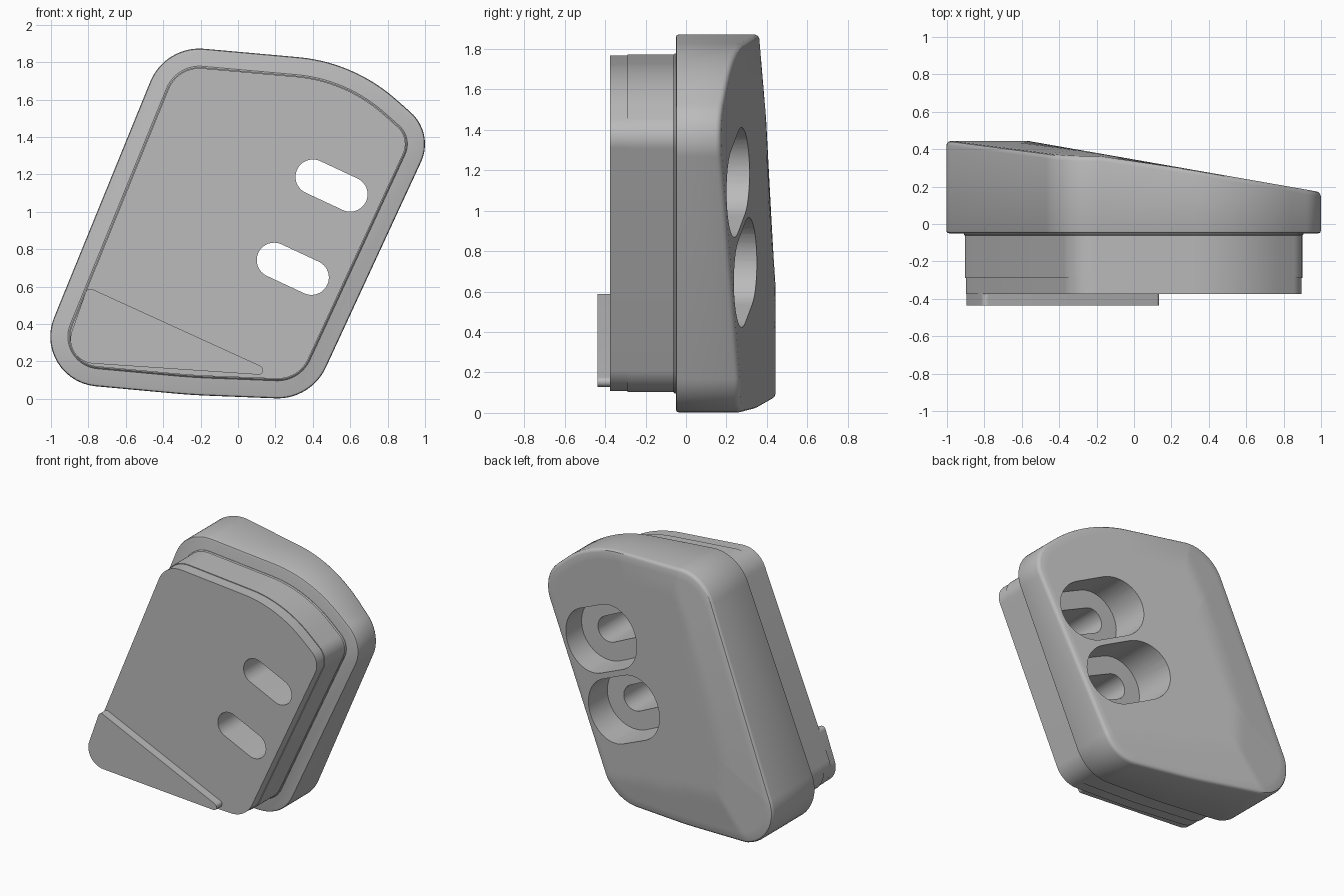
import bpy, bmesh, math
from mathutils import Vector

if "Cube" in bpy.data.objects:
    bpy.data.objects.remove(bpy.data.objects["Cube"])

grey = bpy.data.materials.new("plain grey")
grey.use_nodes = True
COLOUR = (0.5, 0.5, 0.5, 1)
grey.diffuse_color = COLOUR
grey.node_tree.nodes["Principled BSDF"].inputs["Base Color"].default_value = COLOUR


def rounded_outline(corners, steps=14):
    """Fillet a clockwise convex polygon; returns (point, outward normal) pairs."""
    pairs = []
    for i, (x, z, trim) in enumerate(corners):
        p = Vector((x, z))
        u = (Vector(corners[i - 1][:2]) - p).normalized()
        v = (Vector(corners[(i + 1) % len(corners)][:2]) - p).normalized()
        half = u.angle(v) / 2
        radius = trim * math.tan(half)
        centre = p + (u + v).normalized() * trim / math.cos(half)
        a = (p + u * trim - centre).normalized()
        b = (p + v * trim - centre).normalized()
        sweep = math.pi - 2 * half
        for k in range(steps + 1):
            t = k / steps
            n = (a * math.sin((1 - t) * sweep) + b * math.sin(t * sweep)) / math.sin(sweep)
            pairs.append((centre + n * radius, n))
    return pairs


def inset(pairs, amount):
    return [p - n * amount for p, n in pairs]


def at_depth(points, y):
    return [(p.x, y, p.y) for p in points]


def loft(name, rings):
    """Skin a stack of matching rings and cap both ends."""
    bm = bmesh.new()
    loops = [[bm.verts.new(co) for co in ring] for ring in rings]
    n = len(loops[0])
    for a, b in zip(loops, loops[1:]):
        for i in range(n):
            j = (i + 1) % n
            bm.faces.new((a[i], a[j], b[j], b[i]))
    bm.faces.new(loops[0])
    bm.faces.new(loops[-1])
    bmesh.ops.recalc_face_normals(bm, faces=bm.faces)
    mesh = bpy.data.meshes.new(name)
    bm.to_mesh(mesh)
    bm.free()
    mesh.materials.append(grey)
    obj = bpy.data.objects.new(name, mesh)
    bpy.context.collection.objects.link(obj)
    return obj


def stadium(cx, cz, half_length, radius, steps=24):
    """Slot outline tilted square to the long right side."""
    tilt = math.radians(-25)
    axis = Vector((math.cos(tilt), math.sin(tilt)))
    points = []
    for end in (1, -1):
        centre = Vector((cx, cz)) + axis * half_length * end
        start = tilt + (-math.pi / 2 if end == 1 else math.pi / 2)
        for k in range(steps + 1):
            a = start + math.pi * k / steps
            points.append(centre + Vector((math.cos(a), math.sin(a))) * radius)
    return points


def back_depth(p):
    """Sloping back: the lowest of a few gently angled planes."""
    x, z = p
    return min(0.443, 0.345 - 0.175 * x, 0.52 - 0.085 * z,
               0.315 - 0.15 * x + 0.12 * z)


# Shared outline of the body
outline = rounded_outline([
    (-0.39, 1.89, 0.21), (0.62, 1.80, 0.30), (1.05, 1.42, 0.17),
    (0.39, -0.005, 0.19), (-0.25, 0.02, 0.10), (-1.12, 0.10, 0.36)])

# Wide flange with softened rims and a sloping back
rings = [at_depth(inset(outline, 0.015), -0.05),
         at_depth(inset(outline, 0.004), -0.046),
         at_depth(inset(outline, 0), -0.035)]
for amount, drop in ((0, 0.025), (0.003, 0.013), (0.01, 0.004), (0.022, 0)):
    rings.append([(p.x, back_depth(p) - drop, p.y) for p in inset(outline, amount)])
middle = Vector((0, 0.93))
rim = inset(outline, 0.022)
for k in range(1, 20):
    ring = [middle + (p - middle) * (1 - k / 20) for p in rim]
    rings.append([(p.x, back_depth(p), p.y) for p in ring])
flange = loft("flange_body", rings)

# Narrower plug in front, with a fine step near its face
plug = loft("front_plug", [
    at_depth(inset(outline, amount), y)
    for amount, y in ((0.094, -0.04), (0.094, -0.055), (0.10, -0.062),
                      (0.10, -0.29), (0.105, -0.29), (0.105, -0.375))])

# Raised triangular pad low on the front face
pad_outline = rounded_outline([
    (-0.805, 0.598, 0.03), (0.243, 0.12, 0.135), (-0.945, 0.20, 0.17)])
pad = loft("triangular_pad", [at_depth(inset(pad_outline, 0), y) for y in (-0.37, -0.437)])


def cut(target, cutter):
    mod = target.modifiers.new("hole", "BOOLEAN")
    mod.operation = "DIFFERENCE"
    mod.solver = "EXACT"
    mod.object = cutter
    bpy.context.view_layer.objects.active = target
    bpy.ops.object.modifier_apply(modifier=mod.name)


# Two through slots, each with a wide recess from the back
for cx, cz in ((0.50, 1.14), (0.293, 0.695)):
    slot = loft("slot_cutter", [at_depth(stadium(cx, cz, 0.11, 0.093), y) for y in (-0.8, 0.8)])
    recess = loft("recess_cutter", [at_depth(stadium(cx, cz, 0.11, 0.225), y) for y in (0.02, 0.8)])
    cut(flange, recess)
    cut(flange, slot)
    cut(plug, slot)
    for cutter in (slot, recess):
        bpy.data.objects.remove(cutter)

# Smooth shading with crisp edges
for obj in (flange, plug, pad):
    bpy.ops.object.select_all(action="DESELECT")
    obj.select_set(True)
    bpy.context.view_layer.objects.active = obj
    bpy.ops.object.shade_smooth_by_angle(angle=math.radians(32))
